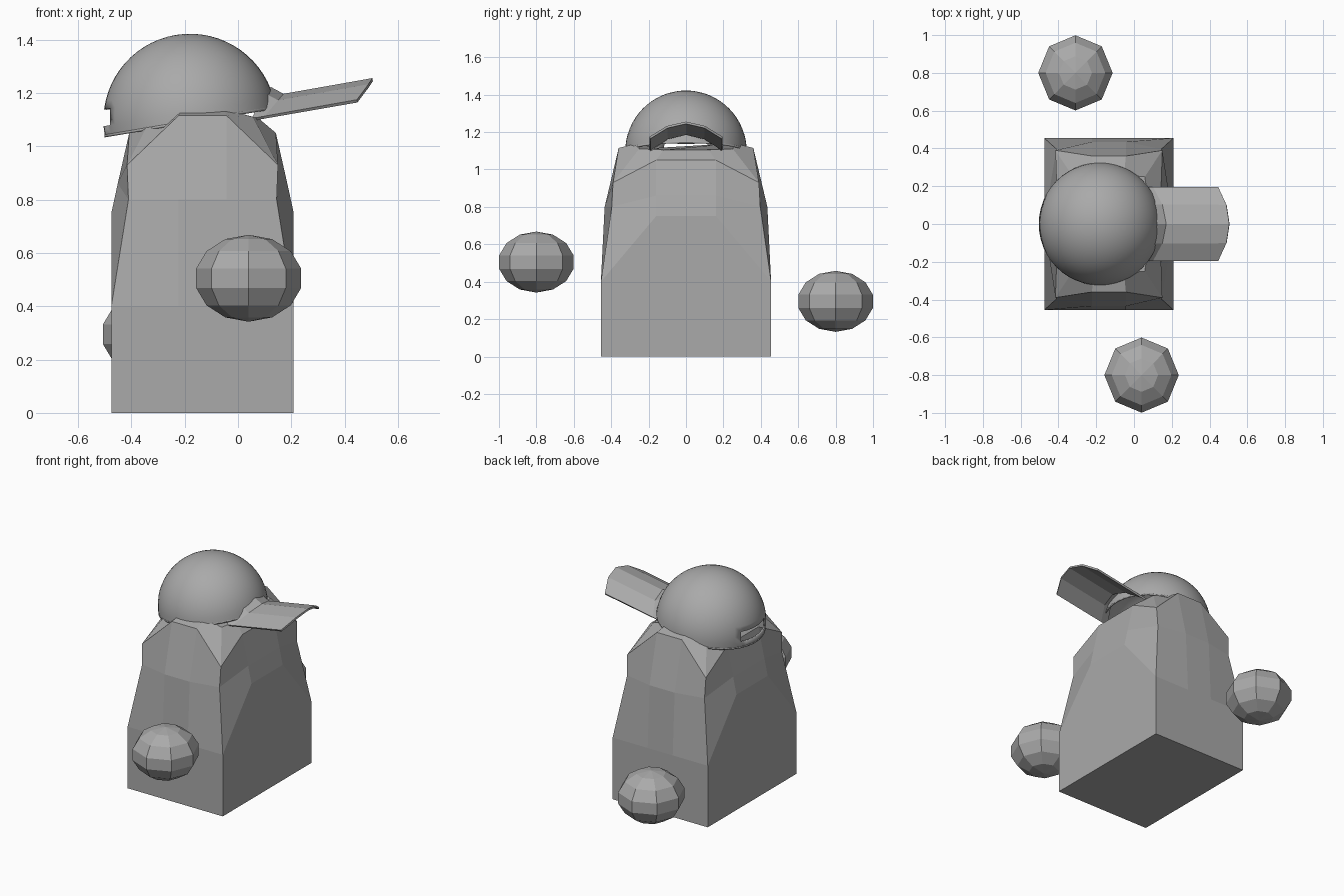
import bpy, bmesh, math
from mathutils import Matrix, Vector

if "Cube" in bpy.data.objects:
    bpy.data.objects.remove(bpy.data.objects["Cube"])

gray = bpy.data.materials.new("plain gray")
gray.diffuse_color = (0.4, 0.4, 0.4, 1)
gray.use_nodes = True
gray.node_tree.nodes["Principled BSDF"].inputs["Base Color"].default_value = gray.diffuse_color


def finish(name, bm):
    bmesh.ops.recalc_face_normals(bm, faces=bm.faces)
    me = bpy.data.meshes.new(name)
    bm.to_mesh(me)
    bm.free()
    me.materials.append(gray)
    ob = bpy.data.objects.new(name, me)
    bpy.context.collection.objects.link(ob)
    return ob


# body: stacked rings, each with own corner, front-middle and side-middle points
def ring(bm, corner, front, side):
    (cx, cy, cz), (fx, fy, fz), (sx, sy, sz) = corner, front, side
    quarter = [(sx, sy, sz), (cx, cy, cz), (fx, fy, fz)]
    pts = quarter + [(-x, y, z) for x, y, z in reversed(quarter)]
    pts += [(-x, -y, z) for x, y, z in quarter]
    pts += [(x, -y, z) for x, y, z in reversed(quarter)]
    return [bm.verts.new((x - 0.133, y, z)) for x, y, z in pts]


bm = bmesh.new()
rings = [ring(bm, *r) for r in (
    ((.342, .455, 0), (.09, .455, 0), (.342, .16, 0)),
    ((.342, .455, .4), (.09, .455, .4), (.342, .16, .75)),
    ((.278, .397, .8), (.09, .435, .8), (.318, .16, .86)),
    ((.283, .39, .93), (.09, .36, 1.115), (.275, .16, 1.05)),
    ((.19, .25, 1.11), (.08, .26, 1.14), (.21, .12, 1.105)))]
for a, b in zip(rings, rings[1:]):
    for i in range(12):
        j = (i + 1) % 12
        bm.faces.new((a[i], a[j], b[j], b[i]))
bm.faces.new(rings[0])
bm.faces.new(rings[-1])
finish("body", bm)

# cap dome: tilted hollow half sphere with an opening at the back
bm = bmesh.new()
bmesh.ops.create_uvsphere(bm, u_segments=48, v_segments=32, radius=0.325)
bmesh.ops.bisect_plane(bm, geom=bm.verts[:] + bm.edges[:] + bm.faces[:],
                       plane_co=(0, 0, 0), plane_no=(0, 0, 1), clear_inner=True)
opening = [f for f in bm.faces if f.calc_center_median().x < 0
           and abs(f.calc_center_median().y) < 0.12
           and 0.02 < f.calc_center_median().z < 0.095]
bmesh.ops.delete(bm, geom=opening, context='FACES')
bm.transform(Matrix.Translation((-.18, 0, 1.097)) @ Matrix.Rotation(math.radians(-9.5), 4, 'Y'))
dome = finish("cap_dome", bm)
mod = dome.modifiers.new("thickness", 'SOLIDIFY')
mod.thickness = 0.01
bpy.context.view_layer.objects.active = dome
dome.select_set(True)
bpy.ops.object.shade_smooth_by_angle(angle=math.radians(35))

# cap brim: arched strip, rising towards the tip, with a short upturned root
bm = bmesh.new()
rows = []
for y, lift, root, tip in ((-.193, 0, .08, .447), (-.1, .05, .13, .49), (0, .07, .15, .505),
                           (.1, .05, .13, .49), (.193, 0, .08, .447)):
    z = lambda x: 1.105 + (x - .08) * .176 + lift
    pts = [(root - .03, y, z(root) + .03), (root + .02, y, z(root + .02)), (tip, y, z(tip))]
    if lift == 0:
        pts[0] = (root - .03, y, z(root - .03))
    rows.append([bm.verts.new(p) for p in pts])
for a, b in zip(rows, rows[1:]):
    for i in range(2):
        bm.faces.new((a[i], a[i + 1], b[i + 1], b[i]))
brim = finish("cap_brim", bm)
mod = brim.modifiers.new("thickness", 'SOLIDIFY')
mod.thickness = 0.012
mod.offset = 0

# two floating hands: faceted, slightly flattened balls
for name, pos in (("right_hand", (.04, -.8, .505)), ("left_hand", (-.31, .8, .295))):
    bm = bmesh.new()
    bmesh.ops.create_uvsphere(bm, u_segments=8, v_segments=7, radius=1)
    bm.transform(Matrix.Translation(pos) @ Matrix.Diagonal((.202, .204, .163, 1)))
    finish(name, bm)
